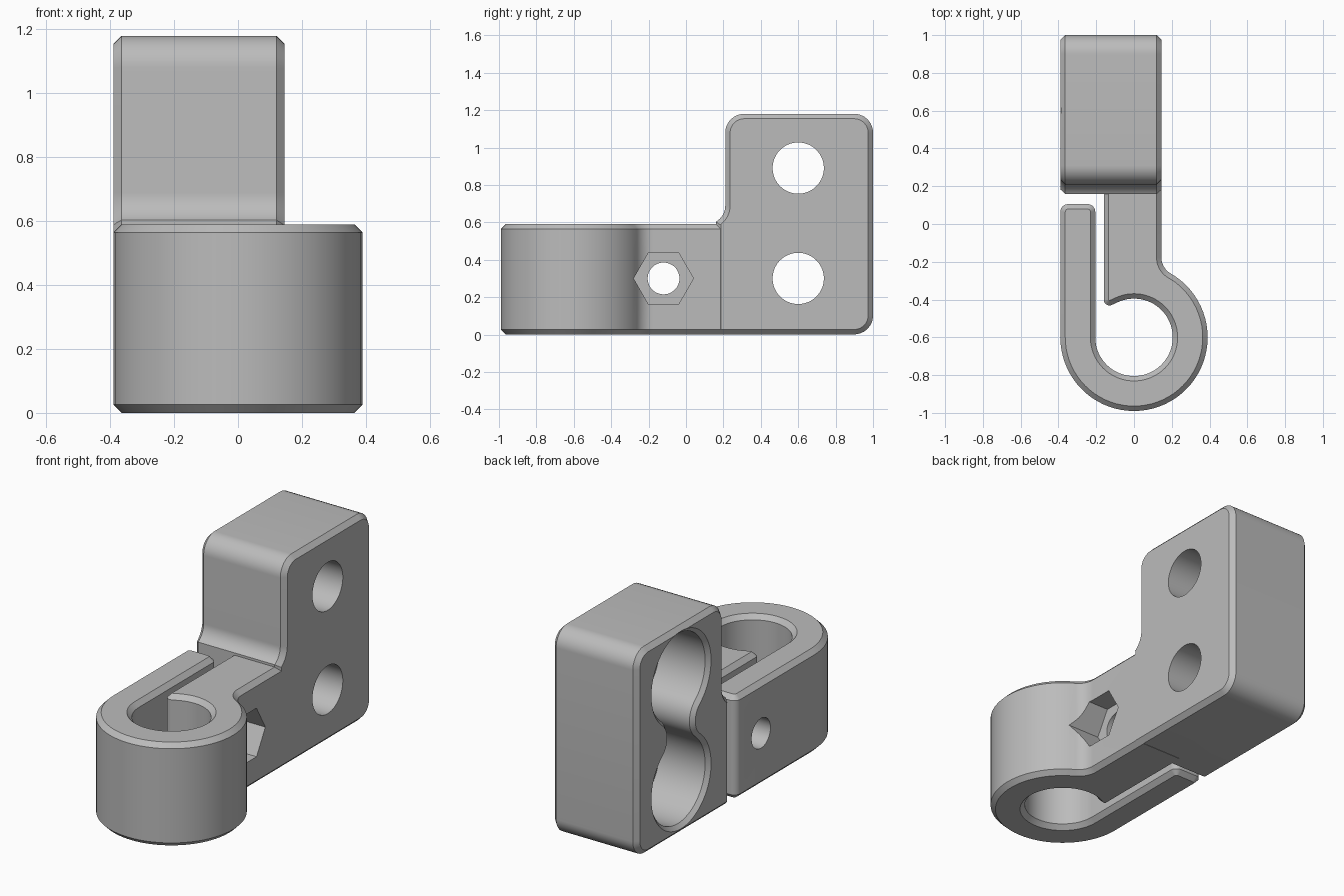
import bpy, bmesh, math
from mathutils import Vector

if "Cube" in bpy.data.objects:
    bpy.data.objects.remove(bpy.data.objects["Cube"], do_unlink=True)

CHAMFER = 0.026
WIDTH = (-0.39, 0.146)      # block extent in x

grey = bpy.data.materials.new("plain grey")
grey.use_nodes = True
grey.diffuse_color = (0.5, 0.5, 0.5, 1)
grey.node_tree.nodes["Principled BSDF"].inputs["Base Color"].default_value = (0.5, 0.5, 0.5, 1)


def arc(cx, cy, r, start, end, step=5):
    n = max(2, round(abs(end - start) / step))
    angles = [math.radians(start + (end - start) * i / n) for i in range(n + 1)]
    return [Vector((cx + r * math.cos(a), cy + r * math.sin(a))) for a in angles]


def corner(before, point, after, r, n=8):
    """Round the corner at point with radius r."""
    p = Vector(point)
    u, v = (Vector(before) - p).normalized(), (Vector(after) - p).normalized()
    half = u.angle(v) / 2
    centre = p + (u + v).normalized() * (r / math.sin(half))
    a = p + u * (r / math.tan(half)) - centre
    b = p + v * (r / math.tan(half)) - centre
    return [centre + a.lerp(b, i / n).normalized() * r for i in range(n + 1)]


def inset(pts, d):
    """Move a counterclockwise outline inward by d."""
    out = []
    for i, p in enumerate(pts):
        e1 = (p - pts[i - 1]).normalized()
        e2 = (pts[(i + 1) % len(pts)] - p).normalized()
        n1, n2 = Vector((-e1.y, e1.x)), Vector((-e2.y, e2.x))
        out.append(p + (n1 + n2) * (d / (1 + n1.dot(n2))))
    return out


def prism(name, pts, axis, stations):
    """Extrude an outline along x or z through (position, inset) stations."""
    clean = [p for i, p in enumerate(pts) if (p - pts[i - 1]).length > 1e-4]
    bm = bmesh.new()
    loops = []
    for pos, d in stations:
        ring = inset(clean, d)
        loops.append([bm.verts.new((p.x, p.y, pos) if axis == "z" else (pos, p.x, p.y))
                      for p in ring])
    n = len(clean)
    for low, high in zip(loops, loops[1:]):
        for i in range(n):
            j = (i + 1) % n
            bm.faces.new((low[i], low[j], high[j], high[i]))
    bm.faces.new(loops[0][::-1])
    bm.faces.new(loops[-1])
    mesh = bpy.data.meshes.new(name)
    bm.to_mesh(mesh)
    bm.free()
    mesh.materials.append(grey)
    obj = bpy.data.objects.new(name, mesh)
    bpy.context.collection.objects.link(obj)
    return obj


def chamfered(lo, hi):
    return [(lo, CHAMFER), (lo + CHAMFER, 0), (hi - CHAMFER, 0), (hi, CHAMFER)]


def combine(target, tool, operation):
    mod = target.modifiers.new(operation.lower(), "BOOLEAN")
    mod.operation, mod.solver, mod.object = operation, "EXACT", tool
    bpy.context.view_layer.objects.active = target
    bpy.ops.object.modifier_apply(modifier=mod.name)
    bpy.data.objects.remove(tool, do_unlink=True)


# Clamp: split ring, free arm and web, as one plan outline
arm_out, arm_in, arm_end = -0.39, -0.205, 0.105
web_l, web_r, web_end, ring_y = -0.16, 0.145, 0.25, -0.6
bore_end = arc(0, ring_y, -arm_in, 115, -180)
plan = corner((arm_in, 0), (arm_in, arm_end), (arm_out, arm_end), 0.04)
plan += corner((arm_in, arm_end), (arm_out, arm_end), (arm_out, 0), 0.04)
plan += arc(0, ring_y, 0.39, 180, 420)
plan += arc(0.245, -0.176, 0.1, 240, 180)
plan += [Vector((web_r, web_end)), Vector((web_l, web_end))]
plan += corner((web_l, 0), (web_l, -0.448), bore_end[0], 0.03)
plan += bore_end
bracket = prism("clamp_bracket", plan, "z", chamfered(0, 0.59))

# Upright mounting block, as a side outline with a filleted toe
front, toe, back, top, base = 0.16, 0.21, 1.0, 1.18, 0.001
side = [Vector((front, base))]
side += corner((front, base), (back, base), (back, top), 0.1)
side += corner((back, base), (back, top), (toe, top), 0.1)
side += corner((back, top), (toe, top), (toe, base), 0.1)
side += arc(0.11, 0.69, 0.1, 0, -60)
block = prism("mounting_block", side, "x", chamfered(*WIDTH))
combine(bracket, block, "UNION")

# Figure-eight recess in the block's right side
r, half_gap, neck, mid_y, mid_z = 0.247, 0.295, 0.105, 0.6, 0.595
fr = (neck ** 2 + half_gap ** 2 - r ** 2) / (2 * (r - neck))
h = neck + fr
t = math.degrees(math.atan2(half_gap, h))
eight = arc(mid_y, mid_z + half_gap, r, -t, 180 + t)
eight += arc(mid_y - h, mid_z, fr, t, -t)
eight += arc(mid_y, mid_z - half_gap, r, 180 - t, 360 + t)
eight += arc(mid_y + h, mid_z, fr, 180 + t, 180 - t)
x0 = WIDTH[0]
recess = prism("recess_cutter", eight, "x",
               [(x0 - 0.01, -0.032), (x0 + 0.022, 0), (x0 + 0.31, 0)])
combine(bracket, recess, "DIFFERENCE")

# Two mounting holes and the clamp screw hole
for name, y, z, radius in (("upper", mid_y, mid_z + half_gap, 0.137),
                           ("lower", mid_y, mid_z - half_gap, 0.137),
                           ("screw", -0.12, 0.3, 0.085)):
    hole = prism(name + "_hole_cutter", arc(y, z, radius, 0, 355), "x", [(-0.6, 0), (0.6, 0)])
    combine(bracket, hole, "DIFFERENCE")

# Hexagonal nut pocket on the left side
nut = prism("nut_cutter", arc(-0.12, 0.3, 0.16, 0, 300, 60), "x", [(0.02, 0), (0.6, 0)])
combine(bracket, nut, "DIFFERENCE")

# Smooth curves, crisp chamfers
bpy.ops.object.select_all(action="DESELECT")
bracket.select_set(True)
bpy.context.view_layer.objects.active = bracket
bpy.ops.object.shade_smooth_by_angle(angle=math.radians(25))
